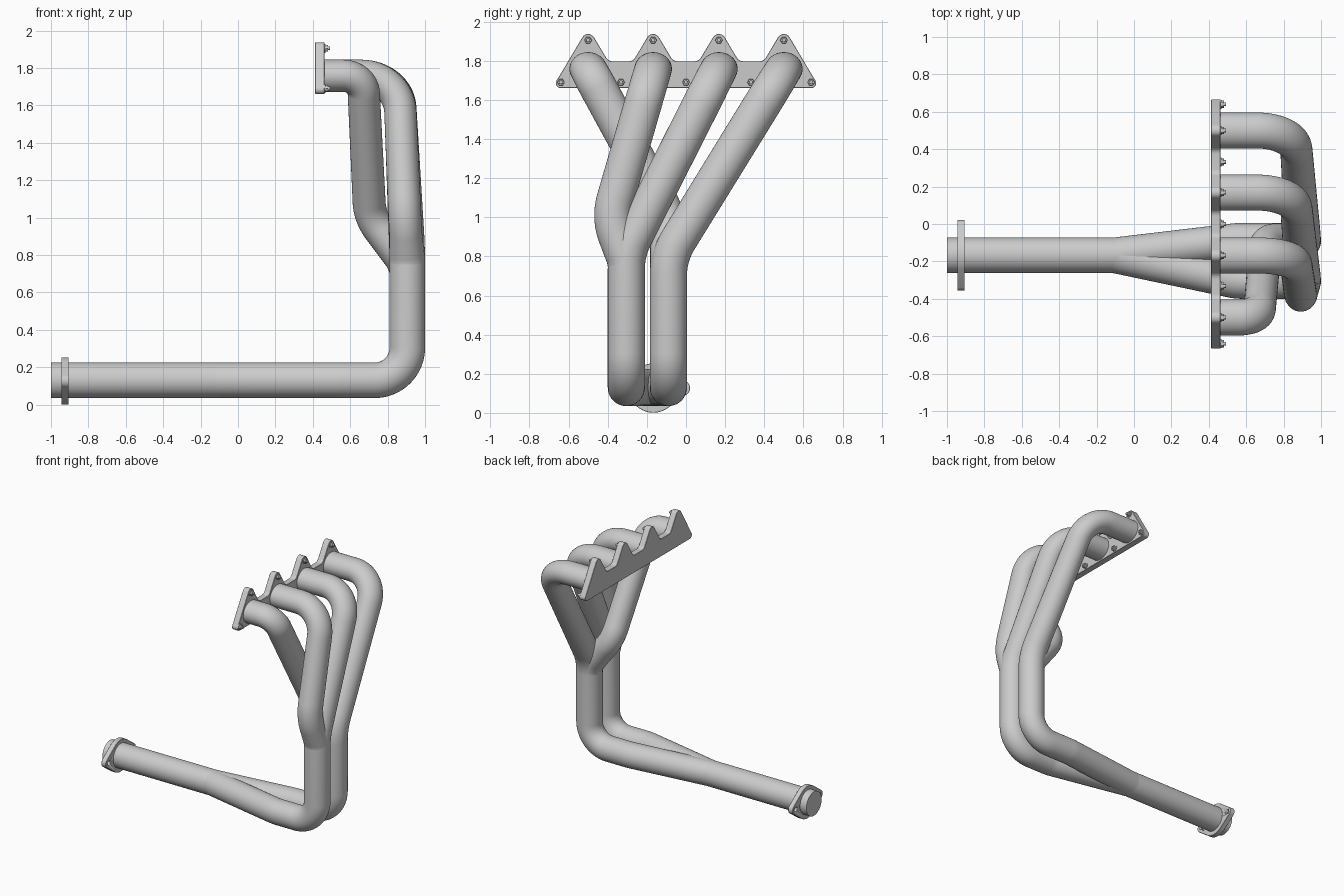
import bpy, bmesh, math
from mathutils import Vector

if "Cube" in bpy.data.objects:
    bpy.data.objects.remove(bpy.data.objects["Cube"])

PORTS = [-0.5, -0.168, 0.168, 0.5]
STEEL = bpy.data.materials.new("steel")
STEEL.diffuse_color = (0.55, 0.55, 0.55, 1)
STEEL.use_nodes = True
STEEL.node_tree.nodes["Principled BSDF"].inputs["Base Color"].default_value = STEEL.diffuse_color


def finish(name, bm, angle=35):
    bmesh.ops.recalc_face_normals(bm, faces=bm.faces)
    me = bpy.data.meshes.new(name)
    bm.to_mesh(me)
    bm.free()
    me.materials.append(STEEL)
    ob = bpy.data.objects.new(name, me)
    bpy.context.collection.objects.link(ob)
    bpy.ops.object.select_all(action='DESELECT')
    ob.select_set(True)
    bpy.context.view_layer.objects.active = ob
    bpy.ops.object.shade_smooth_by_angle(angle=math.radians(angle))
    return ob


def fillet(a, p, b, r, n):
    """Arc of n+1 points rounding the corner a-p-b."""
    va, vb = a - p, b - p
    la, lb = va.length, vb.length
    va, vb = va.normalized(), vb.normalized()
    half = va.angle(vb) / 2
    d = min(r / math.tan(half), 0.49 * la, 0.49 * lb)
    r = d * math.tan(half)
    c = p + (va + vb).normalized() * (r / math.sin(half))
    s, e = (p + va * d - c).normalized(), (p + vb * d - c).normalized()
    return [c + s.slerp(e, i / n) * r for i in range(n + 1)]


def tube(name, way, sides=40):
    """Sweep an oval through waypoints (x, y, z, bend radius, half width, half depth)."""
    pts = [Vector(w[:3]) for w in way]
    path = [(pts[0], way[0][4:])]
    for i in range(1, len(way) - 1):
        path += [(q, way[i][4:]) for q in fillet(pts[i-1], pts[i], pts[i+1], way[i][3], 16)]
    path.append((pts[-1], way[-1][4:]))
    bm = bmesh.new()
    rings = []
    for i, (p, (w, h)) in enumerate(path):
        a = path[max(i - 1, 0)][0]
        b = path[min(i + 1, len(path) - 1)][0]
        if 0 < i < len(path) - 1:
            t = ((p - a).normalized() + (b - p).normalized()).normalized()
        else:
            t = (b - a).normalized()
        side = Vector((0, 1, 0))
        side = (side - t * side.dot(t)).normalized()
        up = t.cross(side)
        rings.append([bm.verts.new(p + side * w * math.cos(k) + up * h * math.sin(k))
                      for k in (math.tau * j / sides for j in range(sides))])
    for r0, r1 in zip(rings, rings[1:]):
        for j in range(sides):
            k = (j + 1) % sides
            bm.faces.new((r0[j], r0[k], r1[k], r1[j]))
    bm.faces.new(rings[0])
    bm.faces.new(rings[-1])
    return finish(name, bm)


def plate(name, outline, x0, x1, bevel=0.004):
    """Extrude a (y, z) outline along x."""
    bm = bmesh.new()
    f = bm.faces.new([bm.verts.new((x0, y, z)) for y, z in outline])
    ext = bmesh.ops.extrude_face_region(bm, geom=[f])
    bmesh.ops.translate(bm, vec=(x1 - x0, 0, 0),
                        verts=[v for v in ext['geom'] if isinstance(v, bmesh.types.BMVert)])
    if bevel:
        rim = [e for e in bm.edges if abs(e.verts[0].co.x - e.verts[1].co.x) < 1e-6]
        bmesh.ops.bevel(bm, geom=rim, offset=bevel, segments=1, affect='EDGES')
    return finish(name, bm, 30)


def circle(y, z, r, n):
    return [(y + r * math.cos(math.tau * i / n), z + r * math.sin(math.tau * i / n))
            for i in range(n)]


# Head flange with four peaks
corners = [(-0.684, 1.66, 0.025)]
for i, y in enumerate(PORTS):
    if i:
        corners.append((y - 0.103, 1.797, 0.04))
    corners.append((y, 1.97, 0.035))
    if i < 3:
        corners.append((y + 0.103, 1.797, 0.04))
corners.append((0.684, 1.66, 0.025))
outline = []
for i, (y, z, r) in enumerate(corners):
    a, b = corners[i - 1], corners[(i + 1) % len(corners)]
    arc = fillet(Vector((0, *a[:2])), Vector((0, y, z)), Vector((0, *b[:2])), r, 8)
    outline += [(q.y, q.z) for q in arc]
plate("head_flange", outline, 0.413, 0.463, 0.002)

# Flange bolts: washer, hex nut and stud
spots = [(y, 1.905) for y in PORTS] + [(y, 1.69) for y in (-0.64, -0.332, 0, 0.332, 0.64)]
for i, (y, z) in enumerate(spots):
    plate(f"bolt_washer_{i}", circle(y, z, 0.024, 24), 0.46, 0.468, 0)
    plate(f"bolt_nut_{i}", circle(y, z, 0.019, 6), 0.466, 0.482, 0.002)
    plate(f"bolt_stud_{i}", circle(y, z, 0.010, 16), 0.48, 0.492, 0.001)

W, H, R = 0.096, 0.086, 0.095


def start(i, x, bend):
    return [(0.45, PORTS[i], 1.758, 0, W, H), (x, PORTS[i], 1.758, bend, W, H)]


def lower(y):
    return [(0.905, y, 0.13, 0.2, R, R), (0.55, y, 0.13, 0.3, R, R),
            (-0.11, -0.167, 0.13, 0, 0.094, 0.094)]


# Two long runners that carry on down and back to the collector
tube("runner_4", start(3, 0.86, 0.27) + [(0.905, -0.09, 0.80, 0.35, R, R)] + lower(-0.09))
tube("runner_3", start(2, 0.86, 0.27) + [(0.905, -0.305, 0.82, 0.35, R, R)] + lower(-0.305))

# Two short runners that join the down pipes
tube("runner_2", start(1, 0.86, 0.27) + [
    (0.892, -0.388, 1.0, 0.3, W, 0.088), (0.905, -0.305, 0.77, 0.2, 0.094, 0.094),
    (0.905, -0.305, 0.62, 0, 0.093, 0.093)])
tube("runner_1", start(0, 0.668, 0.15) + [
    (0.705, -0.09, 1.0, 0.22, 0.093, 0.088), (0.905, -0.09, 0.75, 0.2, 0.093, 0.093),
    (0.905, -0.09, 0.60, 0, 0.093, 0.093)])

# Collector pipe
tube("collector_pipe", [(-0.08, -0.167, 0.13, 0, R, R), (-1.0, -0.167, 0.13, 0, R, R)])

# Two-bolt outlet flange: hull of a disc and two ears
discs = [(-0.167, 0.126), (-0.167 - 0.15, 0.038), (-0.167 + 0.15, 0.038)]
hull = []
for k in range(96):
    c, s = math.cos(math.tau * (k + 0.5) / 96), math.sin(math.tau * (k + 0.5) / 96)
    y, r = max(discs, key=lambda d: (d[0] * c + d[1]))
    hull.append((y + r * c, 0.127 + r * s))
flange = plate("outlet_flange", hull, -0.945, -0.905, 0.002)
for y, _ in discs[1:]:
    cutter = plate("hole_cutter", circle(y, 0.127, 0.018, 24), -1.0, -0.85, 0)
    cutter.hide_render = True
    mod = flange.modifiers.new("hole", 'BOOLEAN')
    mod.operation = 'DIFFERENCE'
    mod.object = cutter
    bpy.context.view_layer.objects.active = flange
    bpy.ops.object.modifier_apply(modifier=mod.name)
    bpy.data.objects.remove(cutter)
